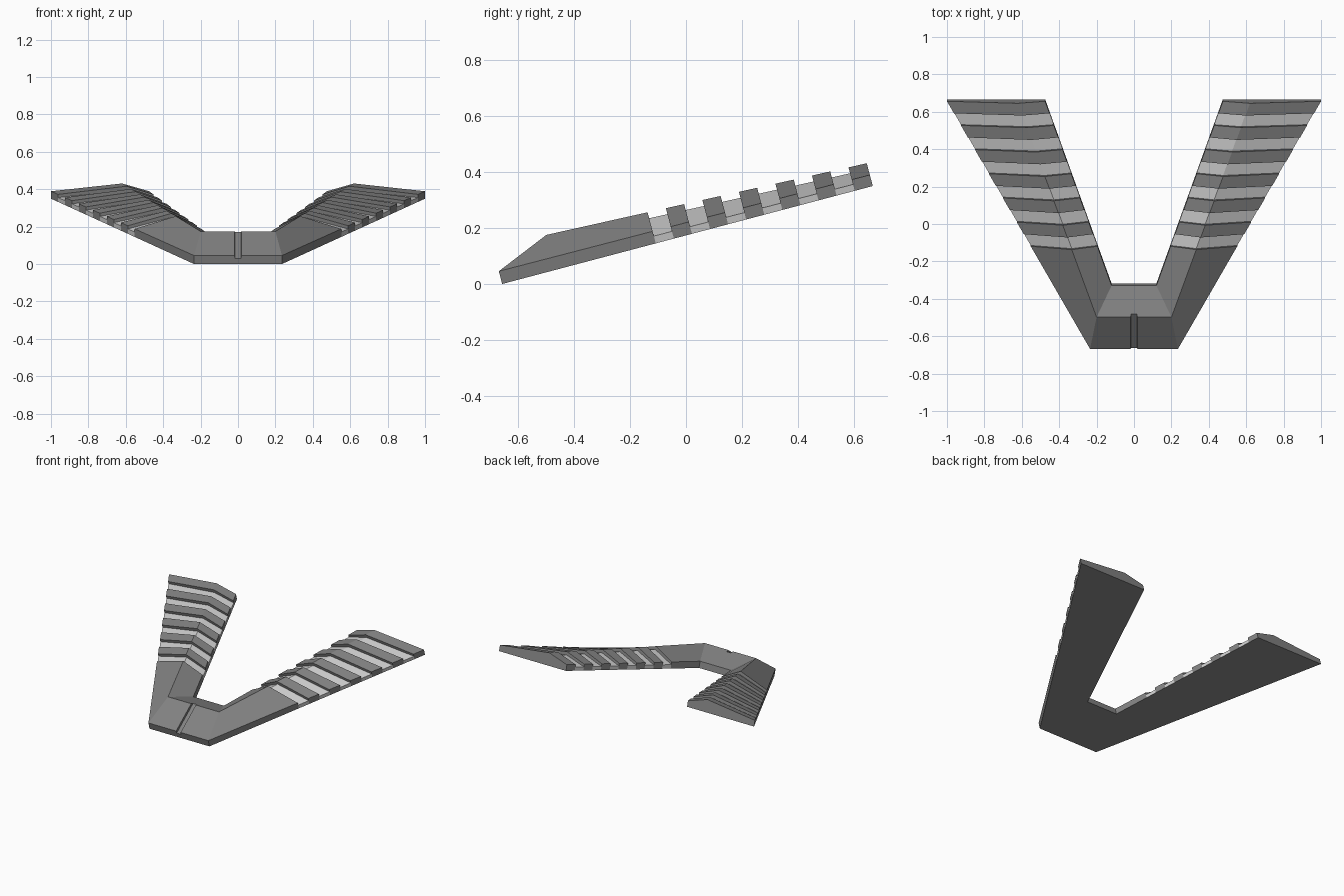
import bpy, bmesh, math

if "Cube" in bpy.data.objects:
    bpy.data.objects.remove(bpy.data.objects["Cube"])

TILT = math.radians(14.8)
LENGTH = 1.368      # length along the sloping base
BAND_START = 0.567  # where the ribbed section begins
PITCH = (LENGTH - BAND_START) / 6


def material(name, v):
    m = bpy.data.materials.new(name)
    m.diffuse_color = (v, v, v, 1)
    m.use_nodes = True
    m.node_tree.nodes["Principled BSDF"].inputs["Base Color"].default_value = m.diffuse_color
    return m


dark = material("dark_grey", 0.22)
light = material("light_grey", 0.55)


def world(x, u, w):
    # u runs up the sloping base, w is height above it
    return (x, u * math.cos(TILT) - w * math.sin(TILT) - 0.656,
            u * math.sin(TILT) + w * math.cos(TILT))


def lerp(a, b, t):
    return a + (b - a) * t


def ring(outer, ridge, inner):
    # closed five-point section: wall, sloping top, ridge, slope, wall
    return [(outer[0], outer[1], 0), outer, ridge, inner, (inner[0], inner[1], 0)]


def arm_section(u, drop=0.0):
    # section of the arm cut at right angles to the base
    t = u / LENGTH
    tr = (u - 0.197) / (LENGTH - 0.197)
    ti = (u - 0.35) / (LENGTH - 0.35)
    return ring((lerp(0.235, 1.0, t), u, lerp(0.047, 0.041, t) - drop * 0.8),
                (lerp(0.2, 0.62, tr), u, lerp(0.129, 0.084, tr) - drop),
                (lerp(0.12, 0.475, ti), u, lerp(0.045, 0.041, ti) - drop * 0.8))


def loft(name, sections, mat, cap_start=False, cap_end=False):
    bm = bmesh.new()
    rings = [[bm.verts.new(world(*p)) for p in s] for s in sections]
    for a, b in zip(rings, rings[1:]):
        for i in range(5):
            j = (i + 1) % 5
            f = bm.faces.new((a[i], a[j], b[j], b[i]))
            f.material_index = 1 if i == 4 else 0
    if cap_start:
        bm.faces.new(rings[0])
    if cap_end:
        bm.faces.new(rings[-1])
    bmesh.ops.recalc_face_normals(bm, faces=bm.faces)
    me = bpy.data.meshes.new(name)
    bm.to_mesh(me)
    bm.free()
    me.materials.append(mat)
    me.materials.append(dark)   # underside
    ob = bpy.data.objects.new(name, me)
    bpy.context.collection.objects.link(ob)
    ob.modifiers.new("mirror", 'MIRROR')
    return ob


# Nose and smooth front of the arms, with the recessed centre slot
def slot(x):
    return ring((x, 0, 0.031), (x, 0.213, 0.120), (x, 0.35, 0.045))


def nose(x_out, x_ridge, x_in):
    return ring((x_out, 0, 0.047), (x_ridge, 0.197, 0.129), (x_in, 0.35, 0.045))


loft("front_body", [slot(0), slot(0.016), nose(0.018, 0.018, 0.018),
                    nose(0.235, 0.2, 0.12), arm_section(BAND_START)],
     dark, cap_end=True)

# Alternating light recessed strips and dark raised ribs
for k in range(6):
    u0 = BAND_START + k * PITCH
    u1 = u0 + PITCH / 2
    u2 = u0 + PITCH
    loft(f"light_strip_{k + 1}", [arm_section(u0, 0.022), arm_section(u1, 0.022)], light)
    loft(f"raised_rib_{k + 1}", [arm_section(u1), arm_section(u2)], dark, True, True)
